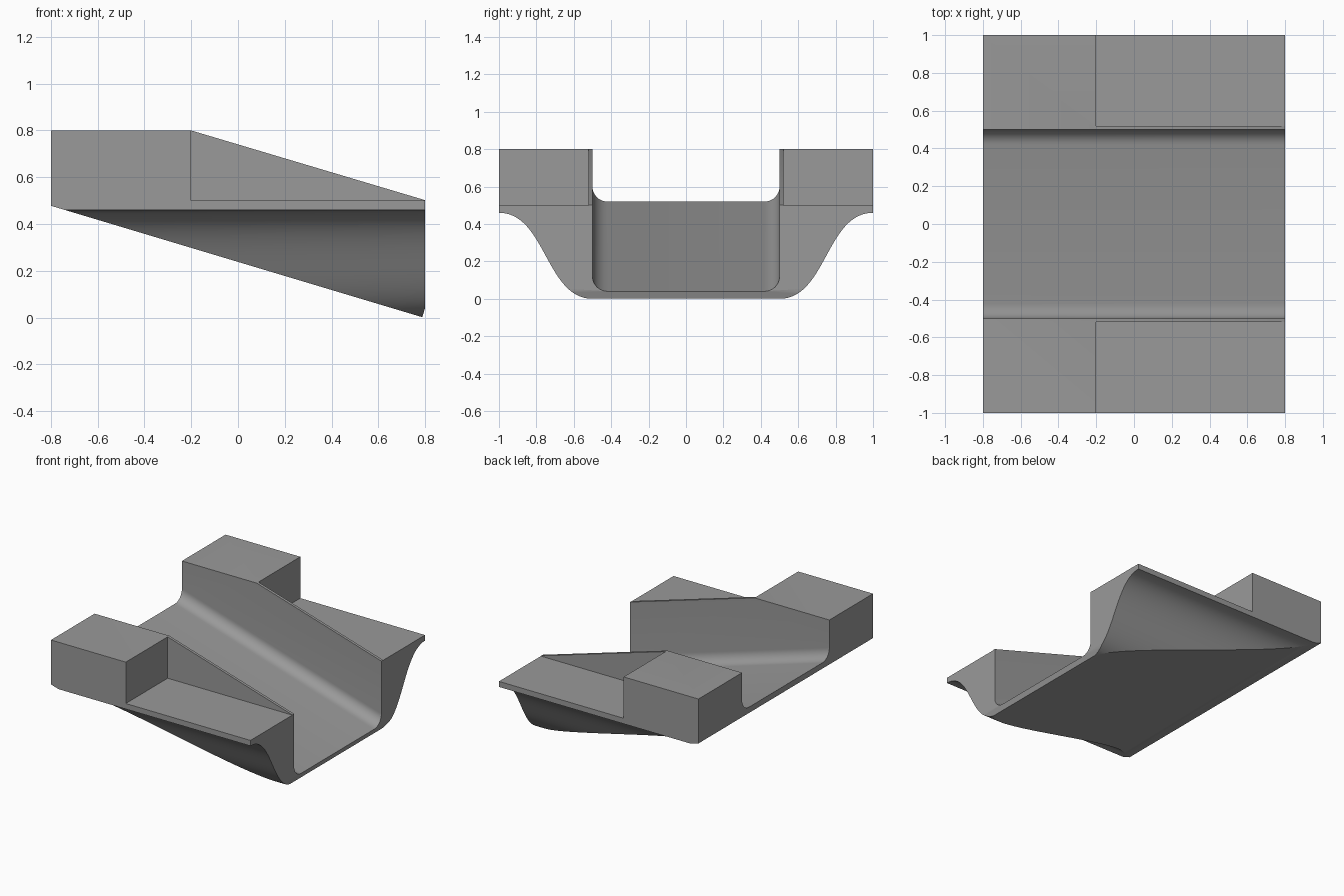
import bpy, bmesh, math
from mathutils import Vector

if "Cube" in bpy.data.objects:
    bpy.data.objects.remove(bpy.data.objects["Cube"])

grey = bpy.data.materials.new("plain grey")
grey.diffuse_color = (0.32, 0.32, 0.32, 1)
grey.use_nodes = True
grey.node_tree.nodes["Principled BSDF"].inputs["Base Color"].default_value = grey.diffuse_color


def prism(name, start, offset):
    """Solid swept from a planar outline along an offset vector."""
    bm = bmesh.new()
    a = [bm.verts.new(p) for p in start]
    b = [bm.verts.new(Vector(p) + Vector(offset)) for p in start]
    n = len(a)
    bm.faces.new(a)
    bm.faces.new(b[::-1])
    for i in range(n):
        j = (i + 1) % n
        bm.faces.new((a[j], a[i], b[i], b[j]))
    bmesh.ops.recalc_face_normals(bm, faces=bm.faces)
    mesh = bpy.data.meshes.new(name)
    bm.to_mesh(mesh)
    bm.free()
    obj = bpy.data.objects.new(name, mesh)
    bpy.context.collection.objects.link(obj)
    mesh.materials.append(grey)
    return obj


def combine(target, tool, operation):
    """Apply a boolean and discard the helper solid."""
    tool.hide_render = True
    mod = target.modifiers.new("cut", 'BOOLEAN')
    mod.operation, mod.solver, mod.object = operation, 'EXACT', tool
    bpy.context.view_layer.objects.active = target
    bpy.ops.object.modifier_apply(modifier=mod.name)
    bpy.data.objects.remove(tool)


# Hull cross-section: flat keel flaring in an S curve to thin outer edges
steps = 28
flare = []
for i in range(steps + 1):
    t = i / steps
    u = 1 - t
    y = 0.5 * u**3 + 0.75 * 3 * u * t + 1.0 * t**3
    flare.append((y, 0.46 * (3 * u * t * t + t**3)))
half = flare + [(1.0, 1.0)]
outline = half + [(-y, z) for y, z in reversed(half)]
hull = prism("channel_block", [(-1, y, z) for y, z in outline], (2, 0, 0))

# Side outline: sloping underside, squared-off lip and sloping top
side = [(-0.8, 0.478), (0.788, 0.0015), (0.8, 0.04), (0.8, 0.502),
        (-0.2, 0.8), (-0.8, 0.8)]
combine(hull, prism("side_limit", [(x, -1.2, z) for x, z in side],
                    (0, 2.4, 0)), 'INTERSECT')

# Sloping channel with rounded bottom corners
r = 0.08
half = [(0.5 - r + r * math.sin(a), r - r * math.cos(a))
        for a in (math.pi / 2 * i / 10 for i in range(11))] + [(0.5, 1.2)]
groove = half + [(-y, z) for y, z in reversed(half)]
combine(hull, prism("channel_cutter", [(-1, y, z + 0.58) for y, z in groove],
                    (2, 0, -0.6)), 'DIFFERENCE')

# Side pockets, leaving thin fins along the channel
for s in (-1, 1):
    pocket = [(-0.2, s * 0.52, 0.5), (1, s * 0.52, 0.5),
              (1, s * 1.2, 0.5), (-0.2, s * 1.2, 0.5)]
    combine(hull, prism("pocket_cutter", pocket, (0, 0, 0.6)), 'DIFFERENCE')

# Smooth the curved surfaces, keep the hard edges
for o in bpy.context.selected_objects:
    o.select_set(False)
hull.select_set(True)
bpy.context.view_layer.objects.active = hull
bpy.ops.object.shade_smooth_by_angle(angle=math.radians(25))
